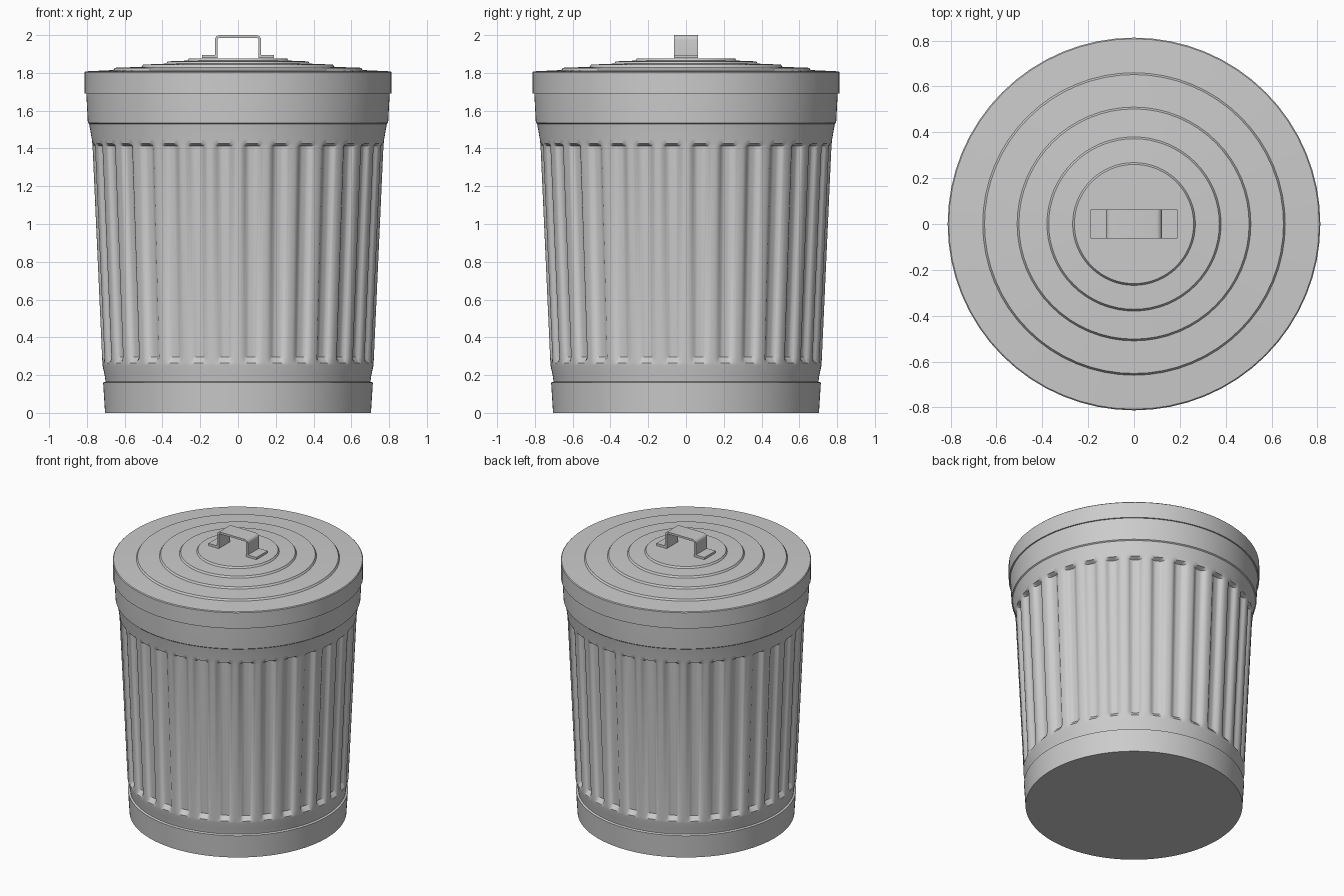
import bpy, bmesh, math

if "Cube" in bpy.data.objects:
    bpy.data.objects.remove(bpy.data.objects["Cube"])

RIBS, PER = 32, 12
GROOVE = [1, 1, 0.92, 0.5, 0.12, 0.03, 0]   # depth by distance from groove centre


def finish(name, bm, angle):
    bmesh.ops.recalc_face_normals(bm, faces=bm.faces)
    me = bpy.data.meshes.new(name)
    bm.to_mesh(me)
    bm.free()
    ob = bpy.data.objects.new(name, me)
    bpy.context.collection.objects.link(ob)
    bpy.ops.object.select_all(action='DESELECT')
    ob.select_set(True)
    bpy.context.view_layer.objects.active = ob
    bpy.ops.object.shade_smooth_by_angle(angle=math.radians(angle))
    return ob


def revolve(name, profile, n, cap_first=False, cap_last=False, angle=35):
    """Spin (radius, z, groove depth) rows around z."""
    bm = bmesh.new()
    rings = []
    for r, z, depth in profile:
        ring = []
        for i in range(n):
            k = i % PER
            rr = r - depth * GROOVE[min(k, PER - k)]
            a = 2 * math.pi * i / n + math.pi / RIBS
            ring.append(bm.verts.new((rr * math.cos(a), rr * math.sin(a), z)))
        rings.append(ring)
    for a, b in zip(rings, rings[1:]):
        for i in range(n):
            j = (i + 1) % n
            bm.faces.new((a[i], a[j], b[j], b[i]))
    if cap_first:
        bm.faces.new(rings[0])
    if cap_last:
        bm.faces.new(rings[-1])
    return finish(name, bm, angle)


# Can body: plain foot band, grooved wall, plain collar
D = 0.028
revolve("can_body", [
    (0.704, 0.0, 0), (0.714, 0.16, 0), (0.701, 0.165, 0), (0.706, 0.20, 0),
    (0.717, 0.25, 0), (0.718, 0.265, 0), (0.7195, 0.295, D),
    (0.770, 1.412, D), (0.771, 1.425, 0), (0.774, 1.45, 0), (0.788, 1.53, 0),
    (0.795, 1.536, 0), (0.803, 1.69, 0), (0.804, 1.78, 0)],
    RIBS * PER, cap_first=True)

# Lid: rim skirt and shallow stepped rings
lid = [(0.804, 1.69, 0), (0.813, 1.69, 0), (0.813, 1.803, 0), (0.808, 1.808, 0)]
for r, z in [(0.66, 1.815), (0.51, 1.832), (0.38, 1.849), (0.268, 1.865)]:
    lid += [(r, z, 0), (r - 0.008, z + 0.012, 0)]
revolve("lid", lid, 64, cap_last=True, angle=30)

# Handle: bent flat strap with two feet
T, W = 0.014, 0.063
R = 0.025
half = [(0.19, 1.879), (0.19, 1.895), (0.122, 1.895)]
inner = [(0.122 - T, 1.879)]
for s in range(6):
    a = math.pi / 2 * s / 5
    half.append((0.122 - R + R * math.cos(a), 2.0 - R + R * math.sin(a)))
    q = R - T
    inner.append((0.122 - R + q * math.cos(a), 2.0 - R + q * math.sin(a)))
bm = bmesh.new()
outer = half + [(-x, z) for x, z in reversed(half)]
under = inner + [(-x, z) for x, z in reversed(inner)]
loop = outer + under[::-1]
f = bm.faces.new([bm.verts.new((x, -W, z)) for x, z in loop])
ext = bmesh.ops.extrude_face_region(bm, geom=[f])
moved = [v for v in ext["geom"] if isinstance(v, bmesh.types.BMVert)]
bmesh.ops.translate(bm, verts=moved, vec=(0, 2 * W, 0))
finish("lid_handle", bm, 30)
